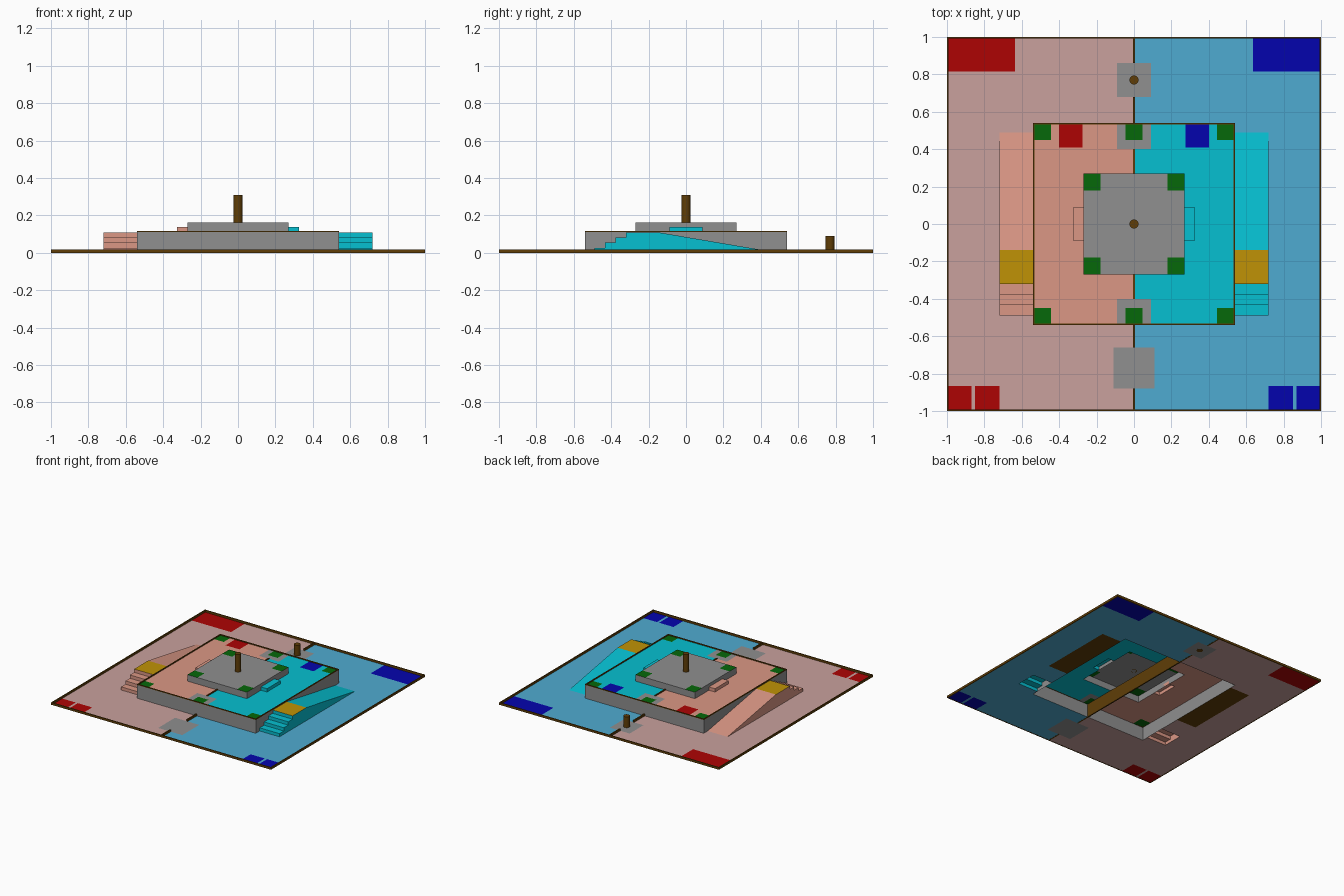
import bpy, bmesh

if "Cube" in bpy.data.objects:
    bpy.data.objects.remove(bpy.data.objects["Cube"])

PALETTE = {
    "grey": (142, 142, 142), "brown": (96, 64, 16), "red": (172, 12, 12), "blue": (12, 12, 172),
    "green": (14, 104, 18), "yellow": (190, 145, 14),
    "floor_pink": (200, 160, 156), "floor_blue": (80, 170, 208),
    "salmon": (218, 150, 132), "cyan": (14, 190, 208),
}
MATS = {}
for key, rgb in PALETTE.items():
    m = bpy.data.materials.new(key)
    m.diffuse_color = [(c / 255) ** 2.2 for c in rgb] + [1]
    m.use_nodes = True
    m.node_tree.nodes["Principled BSDF"].inputs["Base Color"].default_value = m.diffuse_color
    MATS[key] = m


def finish(name, bm, colours):
    me = bpy.data.meshes.new(name)
    bm.to_mesh(me)
    bm.free()
    for c in colours:
        me.materials.append(MATS[c])
    ob = bpy.data.objects.new(name, me)
    bpy.context.collection.objects.link(ob)
    return ob


def sheet(name, z, rects):
    """Flat sheet tiled from (x0, x1, y0, y1, colour); later ones win, None cuts a hole."""
    xs = sorted({v for r in rects for v in r[:2]})
    ys = sorted({v for r in rects for v in r[2:4]})
    colours = sorted({r[4] for r in rects if r[4]})
    bm = bmesh.new()
    for x0, x1 in zip(xs, xs[1:]):
        for y0, y1 in zip(ys, ys[1:]):
            cx, cy = (x0 + x1) / 2, (y0 + y1) / 2
            hit = [r[4] for r in rects if r[0] < cx < r[1] and r[2] < cy < r[3]]
            if hit and hit[-1]:
                f = bm.faces.new([bm.verts.new((x, y, z)) for x, y in
                                  ((x0, y0), (x1, y0), (x1, y1), (x0, y1))])
                f.material_index = colours.index(hit[-1])
    bmesh.ops.remove_doubles(bm, verts=bm.verts, dist=1e-5)
    bmesh.ops.dissolve_limit(bm, angle_limit=0.01, verts=bm.verts, edges=bm.edges,
                             delimit={'MATERIAL'})
    return finish(name, bm, colours)


def box(name, x0, x1, y0, y1, z0, z1, colour, drop=()):
    """Box, optionally without its top and / or bottom face."""
    bm = bmesh.new()
    bmesh.ops.create_cube(bm, size=1)
    for v in bm.verts:
        v.co = ((x0 + x1) / 2 + v.co.x * (x1 - x0), (y0 + y1) / 2 + v.co.y * (y1 - y0),
                (z0 + z1) / 2 + v.co.z * (z1 - z0))
    bm.normal_update()
    gone = [f for f in bm.faces if (f.normal.z > .5 and "top" in drop)
            or (f.normal.z < -.5 and "bottom" in drop)]
    bmesh.ops.delete(bm, geom=gone, context='FACES_ONLY')
    return finish(name, bm, [colour])


def rim(name, r, z0, z1, t=.008):
    for s, side in ((-1, "low"), (1, "high")):
        a, b = sorted((s * r, s * (r - t)))
        box(f"{name}_x_{side}", a, b, -r, r, z0, z1, "brown")
        box(f"{name}_y_{side}", -r + t, r - t, a, b, z0, z1, "brown")


def post(name, y, z0, z1):
    bm = bmesh.new()
    bmesh.ops.create_cone(bm, cap_ends=True, segments=24, radius1=.024, radius2=.024, depth=z1 - z0)
    bmesh.ops.translate(bm, verts=bm.verts, vec=(0, y, (z0 + z1) / 2))
    ob = finish(name, bm, ["brown"])
    bpy.context.view_layer.objects.active = ob
    ob.select_set(True)
    bpy.ops.object.shade_smooth_by_angle()
    ob.select_set(False)


def both(x0, x1, y0, y1, left, right):
    """A rectangle on the right and its mirror on the left."""
    return [(x0, x1, y0, y1, right), (-x1, -x0, y0, y1, left)]


P, U = .54, .27                 # half widths of the two platforms
F, M, T = .001, .11, .163       # floor, middle and top levels

# Arena floor with coloured zones and openings below the platform and stairs
floor = both(0, 1, -1, 1, "floor_pink", "floor_blue")
floor += both(.635, 1, .815, 1, "red", "blue")
floor += both(.87, 1, -1, -.865, "red", "blue") + both(.72, .85, -1, -.865, "red", "blue")
floor += both(P, .72, -.14, .49, "brown", "brown") + both(P, .72, -.49, -.32, None, None)
floor += [(-.09, .09, .68, .86, "grey"), (-.11, .11, -.88, -.66, "grey"), (-P, P, -P, P, None)]
sheet("arena_floor", F, floor)
rim("arena_border", 1, 0, .018)

# Middle platform, open underneath
mid = both(0, P, -P, P, "salmon", "cyan") + both(.275, .40, .41, P, "red", "blue")
for y0, y1, g0, g1 in ((.40, P, .45, P), (-P, -.40, -P, -.45)):
    mid += [(-.09, .09, y0, y1, "grey"), (-.045, .045, g0, g1, "green")]
    mid += both(.445, P, g0, g1, "green", "green")
mid += [(-U, U, -U, U, None)] + both(U, .325, -.088, .088, None, None)
sheet("middle_deck", M, mid)
box("middle_walls", -P, P, -P, P, 0, M, "grey", ("top", "bottom"))
rim("middle_rim", P, M, .117)

# Upper platform and its side steps
top = [(-U, U, -U, U, "grey")]
for y0, y1 in ((.18, U), (-U, -.18)):
    top += both(.18, U, y0, y1, "green", "green")
sheet("upper_deck", T, top)
box("upper_walls", -U, U, -U, U, M, T, "grey", ("top", "bottom"))
box("upper_step_right", U, .325, -.088, .088, M, .137, "cyan", ("bottom",))
box("upper_step_left", -.325, -U, -.088, .088, M, .137, "salmon", ("bottom",))

# Centre divider: low rails outside, full-height web inside the platform
for i, (y0, y1, z0, z1) in enumerate((
        (-.992, -.88, 0, .018), (-.66, -P, 0, .018), (P, .68, 0, .018), (.86, .992, 0, .018),
        (-.40, -U, M, .117), (U, .40, M, .117), (-P + .001, P - .001, 0, M - .001))):
    box(f"divider_{i}", -.005, .005, y0, y1, z0, z1, "brown")

# Stairs, landing and ramp on each side, as one folded profile
prof = [(-.49, F), (-.49, .027), (-.433, .027), (-.433, .054), (-.376, .054), (-.376, .081),
        (-.32, .081), (-.32, .108), (-.14, .108), (.49, F)]
for s, name, colour in ((1, "right", "cyan"), (-1, "left", "salmon")):
    bm = bmesh.new()
    inner = [bm.verts.new((s * P, y, z)) for y, z in prof]
    outer = [bm.verts.new((s * .72, y, z)) for y, z in prof]
    for i in range(len(prof) - 1):
        f = bm.faces.new((inner[i], inner[i + 1], outer[i + 1], outer[i]))
        f.material_index = int(i == 7)
    bm.faces.new(outer)
    bmesh.ops.recalc_face_normals(bm, faces=bm.faces)
    if max(bm.faces, key=lambda f: f.calc_center_median().z).normal.z < 0:
        bmesh.ops.reverse_faces(bm, faces=bm.faces)
    finish(f"stairs_and_ramp_{name}", bm, [colour, "yellow"])

# Posts
post("centre_post", 0, T, .308)
post("back_post", .77, 0, .09)
